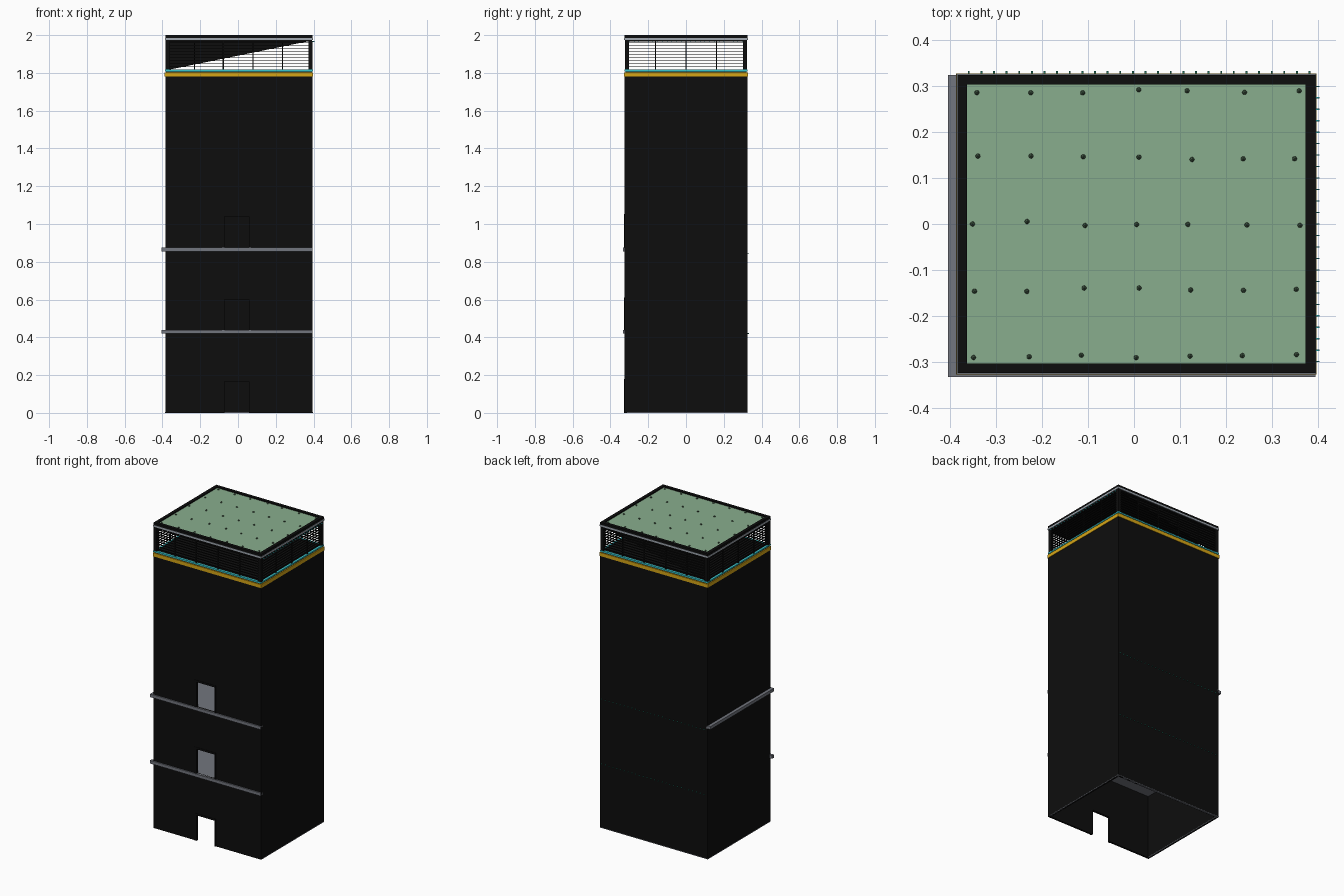
import bpy, bmesh, random
from mathutils import Matrix, Vector

if "Cube" in bpy.data.objects:
    bpy.data.objects.remove(bpy.data.objects["Cube"])

random.seed(4)


def material(name, r, g, b):
    m = bpy.data.materials.new(name)
    m.diffuse_color = (r, g, b, 1)
    m.use_nodes = True
    m.node_tree.nodes["Principled BSDF"].inputs["Base Color"].default_value = m.diffuse_color
    return m


BLACK = material("black", 0.004, 0.004, 0.004)
GRAY = material("slab gray", 0.17, 0.18, 0.21)
PALE = material("pale gray", 0.36, 0.40, 0.45)
YELLOW = material("yellow", 0.68, 0.38, 0.008)
CYAN = material("cyan", 0.04, 0.58, 0.62)
GREEN = material("roof green", 0.25, 0.42, 0.27)
MOSS = material("dark green", 0.06, 0.11, 0.065)
TEAL = material("teal", 0.02, 0.22, 0.16)

X0, X1, Y0, Y1 = -0.385, 0.395, -0.325, 0.325


def finish(name, bm, mat):
    me = bpy.data.meshes.new(name)
    bm.to_mesh(me)
    bm.free()
    me.materials.append(mat)
    ob = bpy.data.objects.new(name, me)
    bpy.context.collection.objects.link(ob)
    return ob


def boxes(name, mat, items):
    """One object made of boxes given as (x0, x1, y0, y1, z0, z1)."""
    bm = bmesh.new()
    for a, b, c, d, e, f in items:
        mtx = Matrix.Translation(((a + b) / 2, (c + d) / 2, (e + f) / 2)) @ \
            Matrix.Diagonal((b - a, d - c, f - e, 1))
        bmesh.ops.create_cube(bm, size=1, matrix=mtx)
    return finish(name, bm, mat)


def ring(z0, z1, out, t):
    """Four boxes running round the plan, grown by out and t thick."""
    a, b, c, d = X0 - out, X1 + out, Y0 - out, Y1 + out
    return [(a, b, c, c + t, z0, z1), (a, b, d - t, d, z0, z1),
            (a, a + t, c + t, d - t, z0, z1), (b - t, b, c + t, d - t, z0, z1)]


# Hollow shaft: three closed walls, front wall split around the doorways
T = 0.012
TOP = 1.78
DL, DR = -0.072, 0.058
doors = [(0.0, 0.167), (0.44, 0.60), (0.875, 1.04)]
walls = ring(0, TOP, 0, T)[1:]
walls += [(X0, DL, Y0, Y0 + T, 0, TOP), (DR, X1, Y0, Y0 + T, 0, TOP)]
tops = [doors[1][0], doors[2][0], TOP]
walls += [(DL, DR, Y0, Y0 + T, d[1], nxt) for d, nxt in zip(doors, tops)]
boxes("shaft_walls", BLACK, walls)
boxes("base_trim", GRAY, ring(0, 0.004, 0.001, T + 0.002)[1:])

# Door frames
frames = []
for z0, z1 in doors:
    frames += [(DL - 0.014, DL, Y0 - 0.003, Y0 + T, z0, z1 + 0.012),
               (DR, DR + 0.01, Y0 - 0.003, Y0 + T, z0, z1 + 0.012),
               (DL, DR, Y0 - 0.003, Y0 + T, z1, z1 + 0.012)]
boxes("door_frames", BLACK, frames)

# Floor slabs with ledges past the front and left walls
slabs = []
for z in (0.43, 0.865):
    slabs += [(X0 + T, X1 - T, Y0 + T, Y1 - T, z - 0.01, z + 0.01),
              (X0 - 0.02, X1, Y0 - 0.008, Y0 + T, z - 0.01, z + 0.01)]
slabs.append((X0 - 0.02, X0 + T, Y0, Y1, 0.855, 0.875))
boxes("floor_slabs", GRAY, slabs)

# Deck and bands under the open storey
boxes("deck", BLACK, [(X0 + 0.004, X1 - 0.004, Y0 + 0.004, Y1 - 0.004, TOP, 1.815)])
boxes("yellow_band", YELLOW, ring(TOP, 1.803, 0.003, 0.02))
boxes("cyan_band", CYAN, ring(1.808, 1.817, 0.001, 0.012))

# Open storey: posts, slats and the half panel at the back
ZT = 1.97
posts = []
for x in (X0 + 0.001, X1 - 0.023):
    for y in (Y0 + 0.001, Y1 - 0.023):
        posts.append((x, x + 0.022, y, y + 0.022, 1.81, ZT))
for x in (-0.23, -0.078, 0.08, 0.236):
    for y in (Y0 + 0.003, Y1 - 0.009):
        posts.append((x - 0.003, x + 0.003, y, y + 0.006, 1.81, ZT))
for y in (-0.162, 0, 0.162):
    for x in (X0 + 0.003, X1 - 0.009):
        posts.append((x, x + 0.006, y - 0.003, y + 0.003, 1.81, ZT))
boxes("posts", BLACK, posts)
slats = []
for i in range(9):
    z = 1.832 + i * 0.016
    slats += ring(z - 0.002, z + 0.002, -0.002, 0.006)
boxes("slats", BLACK, slats)

bm = bmesh.new()
tri = [bm.verts.new((x, Y1 - 0.014, z)) for x, z in
       ((X0 + 0.01, 1.815), (X1 - 0.01, ZT), (X0 + 0.01, ZT))]
ret = bmesh.ops.extrude_face_region(bm, geom=[bm.faces.new(tri)])
for v in ret["geom"]:
    if isinstance(v, bmesh.types.BMVert):
        v.co.y += 0.004
bmesh.ops.recalc_face_normals(bm, faces=bm.faces)
finish("half_panel", bm, BLACK)

# Roof: soffit, pale trim, parapet and green bed
boxes("soffit", BLACK, [(X0 + 0.002, X1 - 0.002, Y0 + 0.002, Y1 - 0.002, 1.966, 1.985)])
boxes("roof_trim", PALE, ring(1.974, 1.985, 0.002, 0.02))
boxes("parapet", BLACK, ring(1.985, 2.0, 0, 0.021))
boxes("roof_bed", GREEN, [(X0 + 0.02, X1 - 0.02, Y0 + 0.02, Y1 - 0.02, 1.985, 1.993)])

# Small plants on the roof, in a slightly uneven grid
bm = bmesh.new()
for i in range(7):
    for j in range(5):
        p = Vector((-0.346 + i * 0.117 + random.uniform(-0.007, 0.007),
                    -0.287 + j * 0.144 + random.uniform(-0.005, 0.005), 1.994))
        bmesh.ops.create_icosphere(bm, subdivisions=1, radius=0.006,
                                   matrix=Matrix.Translation(p))
finish("roof_plants", bm, MOSS)

# Small studs along the right eave and on the back wall
boxes("eave_studs", CYAN, [(X1 - 0.004, X1 + 0.009, y - 0.0012, y + 0.0012, 1.963, 1.968)
                           for y in (-0.3 + i * 0.025 for i in range(25))])
boxes("back_studs", TEAL, [(x - 0.002, x + 0.002, Y1 - 0.002, Y1 + 0.008, z - 0.002, z + 0.002)
                           for z in (0.42, 0.845)
                           for x in (-0.36 + i * 0.0275 for i in range(28))])
